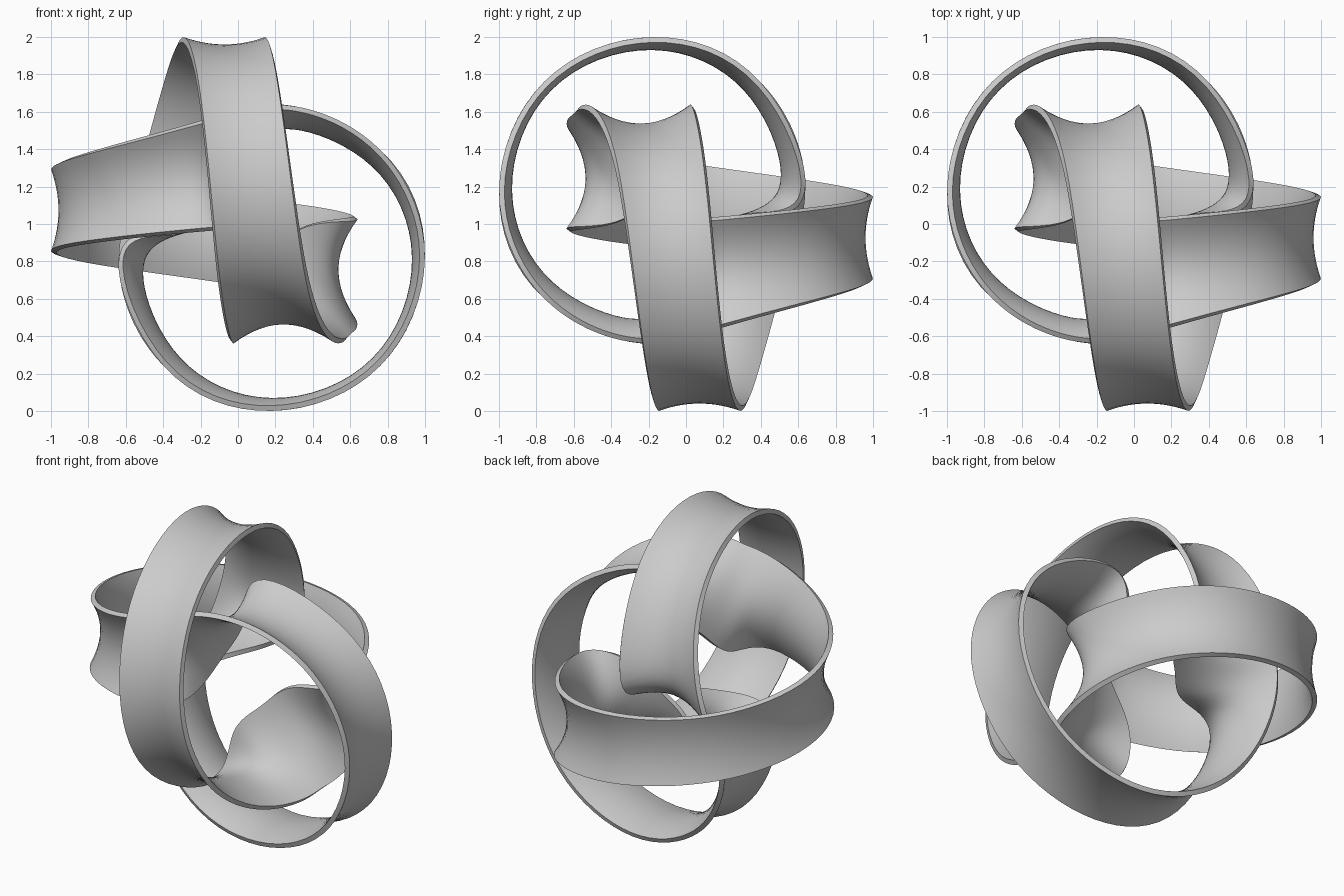
import bpy, bmesh, math
from mathutils import Vector

cube = bpy.data.objects.get("Cube")
if cube:
    bpy.data.objects.remove(cube, do_unlink=True)

CENTRE = Vector((-0.18, 0.18, 0))   # loop centre in its own plane
RADIUS = 0.805
HALF_WALL = 0.015
STEPS, ACROSS = 8, 15               # samples per knot, points across the band


def on_loop(degrees, depth):
    a = math.radians(degrees)
    return CENTRE + Vector((RADIUS * math.cos(a), RADIUS * math.sin(a), depth))


def half_turn(v):
    return Vector((-v.y, -v.x, -v.z))


def to_world(v, lobe):
    # each loop is the same shape with the axes cycled
    p, q, d = v
    return Vector(((d, p, q), (p, q, d), (q, d, p))[lobe % 3])


# One edge of a loop, from the inner crossover round to the outer crossover
high = [Vector((0.17, 0, -0.17)), Vector((0.37, 0.045, -0.01))]
high += [on_loop(a, d) for a, d in ((0, 0.03), (45, 0.09), (90, 0.15), (135, 0.215),
                                    (180, 0.295), (220, 0.38), (252, 0.48), (273, 0.56))]
high.append(Vector((0, -0.595, 0.595)))
low = [half_turn(v) for v in reversed(high)]

# Middle of the band, pulled in towards the loop centre for a hollow profile
pull = (0, 0.045, 0.085, 0.065, 0.04, 0.03, 0.04, 0.065, 0.085, 0.045, 0)
middle = []
for h, l, b in zip(high, low, pull):
    m = (h + l) / 2
    inward = CENTRE - m
    inward.z = 0
    middle.append(m + inward.normalized() * b)

# The single edge runs round the knot twice, the middle line once
edge = [to_world(v, n) for n in range(6) for v in (low if n % 2 else high)[:10]]
spine = [to_world(v, n) for n in range(3) for v in middle[:10]]


def smooth_loop(points):
    """Closed uniform cubic spline through the points."""
    n = len(points)
    c = [p.copy() for p in points]
    for _ in range(40):
        c = [c[i] + points[i] - (c[i - 1] + 4 * c[i] + c[(i + 1) % n]) / 6 for i in range(n)]
    out = []
    for i in range(n):
        a, b, d, e = (c[(i + k) % n] for k in (-1, 0, 1, 2))
        for s in range(STEPS):
            t = s / STEPS
            out.append((a * (1 - t) ** 3 + b * (3 * t ** 3 - 6 * t * t + 4)
                        + d * (-3 * t ** 3 + 3 * t * t + 3 * t + 1) + e * t ** 3) / 6)
    return out


edge, spine = smooth_loop(edge), smooth_loop(spine)
count = len(spine)


def surface(i, s):
    """Point on the mid surface: parabola through edge, middle, other edge."""
    h = edge[i % (2 * count)]
    l = edge[(i + count) % (2 * count)]
    m = spine[i % count]
    return h * (1 - s) * (1 - 2 * s) + m * 4 * s * (1 - s) + l * s * (2 * s - 1)


def wall_pair(i, s):
    along = surface(i + 1, s) - surface(i - 1, s)
    over = surface(i, s + 0.01) - surface(i, s - 0.01)
    n = along.cross(over).normalized() * HALF_WALL
    p = surface(i, s) + Vector((0, 0, 1))
    return p + n, p - n


# Sweep the thick section; the half twist joins the ends shifted by one side
bm = bmesh.new()
rings = []
for i in range(count):
    pairs = [wall_pair(i, k / (ACROSS - 1)) for k in range(ACROSS)]
    section = [a for a, b in pairs] + [b for a, b in reversed(pairs)]
    rings.append([bm.verts.new(p) for p in section])
rings.append(rings[0][ACROSS:] + rings[0][:ACROSS])
size = 2 * ACROSS
for r0, r1 in zip(rings, rings[1:]):
    for k in range(size):
        j = (k + 1) % size
        bm.faces.new((r0[k], r0[j], r1[j], r1[k]))
bmesh.ops.recalc_face_normals(bm, faces=bm.faces)

mesh = bpy.data.meshes.new("knotted_band")
bm.to_mesh(mesh)
bm.free()
band = bpy.data.objects.new("knotted_band", mesh)
bpy.context.collection.objects.link(band)

# Plain grey material
grey = bpy.data.materials.new("plain_grey")
grey.use_nodes = True
colour = (0.6, 0.6, 0.6, 1)
grey.diffuse_color = colour
grey.node_tree.nodes["Principled BSDF"].inputs["Base Color"].default_value = colour
mesh.materials.append(grey)

bpy.ops.object.select_all(action="DESELECT")
band.select_set(True)
bpy.context.view_layer.objects.active = band
bpy.ops.object.shade_smooth_by_angle(angle=math.radians(40))
